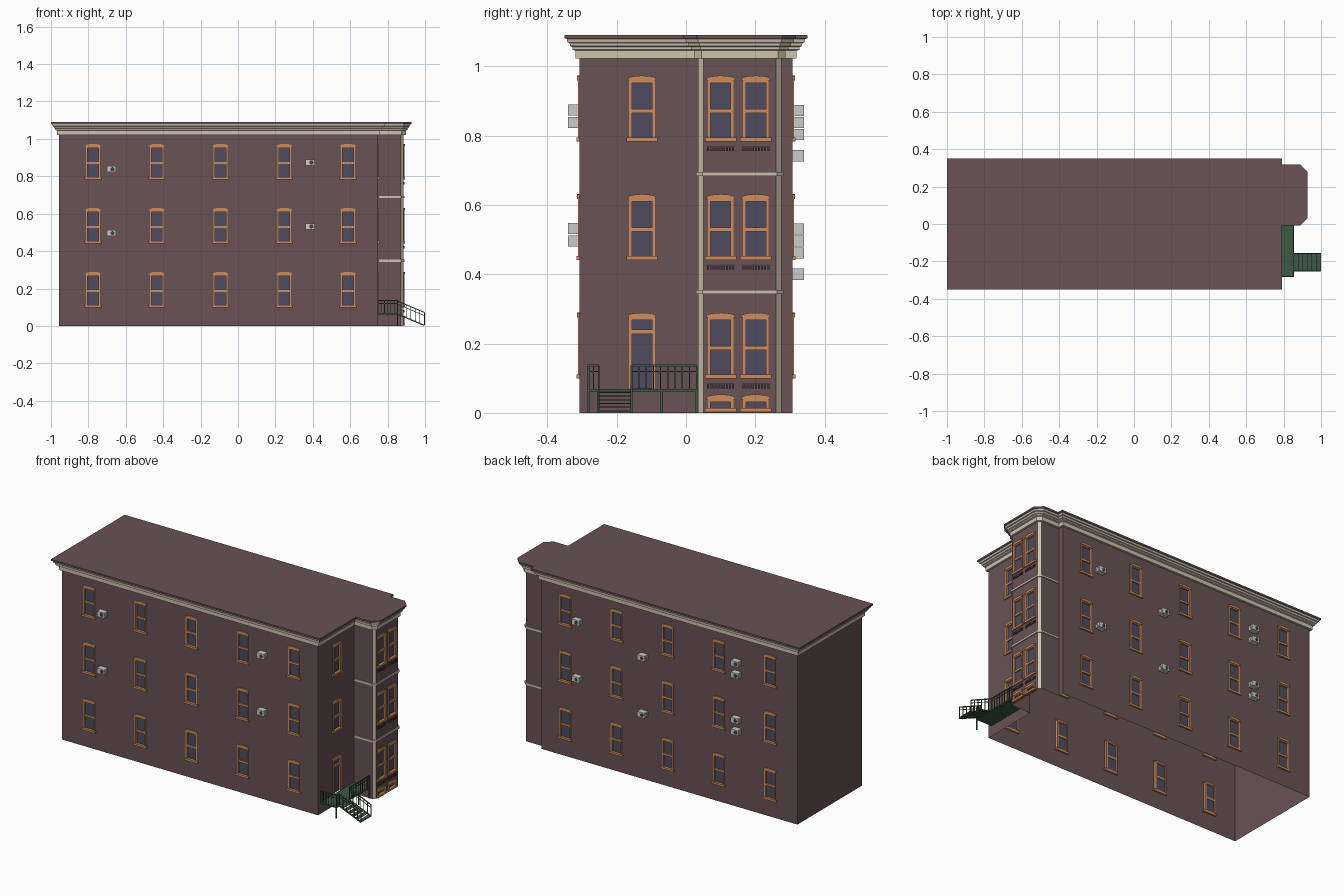
import bpy, bmesh, math
from mathutils import Vector

if "Cube" in bpy.data.objects:
    bpy.data.objects.remove(bpy.data.objects["Cube"])

COLORS = {"brick": (0.14, 0.085, 0.09, 1), "cream": (0.62, 0.54, 0.43, 1),
          "wood": (0.62, 0.27, 0.11, 1), "glass": (0.075, 0.07, 0.115, 1),
          "green": (0.045, 0.1, 0.055, 1), "dark": (0.05, 0.05, 0.05, 1),
          "dark_brick": (0.07, 0.045, 0.05, 1)}
MATS = {}
for key, col in COLORS.items():
    MATS[key] = bpy.data.materials.new(key)
    MATS[key].diffuse_color = col

parts = {}


def part(name, mat=None):
    if name not in parts:
        parts[name] = (bmesh.new(), mat)
    return parts[name][0]


def solid(bm, a, b):
    """Closed prism between two matching rings of points."""
    va, vb = [bm.verts.new(p) for p in a], [bm.verts.new(p) for p in b]
    n = len(va)
    faces = [bm.faces.new(va), bm.faces.new(vb[::-1])]
    for i in range(n):
        j = (i + 1) % n
        faces.append(bm.faces.new((va[i], vb[i], vb[j], va[j])))
    bmesh.ops.recalc_face_normals(bm, faces=faces)


def block(bm, x0, x1, y0, y1, z0, z1):
    ring = [(x0, y0), (x1, y0), (x1, y1), (x0, y1)]
    solid(bm, [(x, y, z0) for x, y in ring], [(x, y, z1) for x, y in ring])


def bar(bm, a, b, r=0.002):
    """Square bar from a to b."""
    a, b = Vector(a), Vector(b)
    d = (b - a).normalized()
    s = d.cross(Vector((0, 0, 1)) if abs(d.z) < 0.9 else Vector((1, 0, 0))).normalized()
    t = d.cross(s)
    ring = [(s + t) * r, (t - s) * r, (-s - t) * r, (s - t) * r]
    solid(bm, [a + c for c in ring], [b + c for c in ring])


# Floor plan, counter-clockwise: main block with a chamfered bay on the right
PLAN = [Vector(p) for p in [(-.957, -.307), (.748, -.307), (.748, .035), (.87, .035), (.885, .05),
                            (.885, .26), (.87, .275), (.748, .275), (.748, .307), (-.957, .307)]]
N = len(PLAN)


class Wall:
    def __init__(self, i):
        self.o = PLAN[i]
        e = PLAN[(i + 1) % N] - self.o
        self.len, self.t = e.length, e.normalized()
        self.n = Vector((self.t.y, -self.t.x))
        self.holes = []

    def at(self, u, d, z):
        p = self.o + self.t * u + self.n * d
        return Vector((p.x, p.y, z))

    def prism(self, bm, pts, d0, d1):
        solid(bm, [self.at(u, d0, z) for u, z in pts], [self.at(u, d1, z) for u, z in pts])

    def box(self, bm, u0, u1, d0, d1, z0, z1):
        self.prism(bm, [(u0, z0), (u1, z0), (u1, z1), (u0, z1)], d0, d1)


WALLS = [Wall(i) for i in range(N)]
FRONT, RIGHT, BAY, BACK = WALLS[0], WALLS[1], WALLS[4], WALLS[8]


def window(w, u, z0, z1, rail=None, sill=True, tag="window"):
    """Framed opening with arched lintel; z0..z1 is the overall height."""
    b, t, h = z0 + (0.012 if sill else 0), z1 - 0.013, 0.037
    w.holes.append((u - h, u + h, b, t))
    fr = part(tag + "_frames", "wood")
    for s in (-1, 1):
        a, c = sorted((u + s * h, u + s * (h - 0.008)))
        w.box(fr, a, c, -0.014, 0.004, b, t)
    w.box(fr, u - h + .008, u + h - .008, -0.014, 0.004, t - 0.008, t)
    if rail:
        w.box(fr, u - h + .008, u + h - .008, -0.012, 0.002, rail - 0.006, rail + 0.006)
    if sill:
        w.box(part(tag + "_sills", "wood"), u - .045, u + .045, -0.01, 0.009, z0, b)
    arch = [(u + .041 * math.cos(k * math.pi / 8), z1 - .009 + .009 * math.sin(k * math.pi / 8))
            for k in range(9)]
    w.prism(part(tag + "_lintels", "wood"), [(u - .041, t - .001), (u + .041, t - .001)] + arch,
            -0.008, 0.007)
    w.box(part(tag + "_glass", "glass"), u - h + .004, u + h - .004, -0.009, -0.006, b, t - .004)


ROWS = [0.099 + 0.342 * k for k in range(3)]
# Long side windows
for r in ROWS:
    for k in range(5):
        x = -0.775 + 0.3408 * k
        window(FRONT, x - FRONT.o.x, r, r + .19, r + .088)
        window(BACK, BACK.o.x - x, r, r + .19, r + .088)
# Entrance door with windows above
window(RIGHT, -.127 - RIGHT.o.y, 0.07, ROWS[0] + .19, 0.234, sill=False, tag="door")
for r in ROWS[1:]:
    window(RIGHT, -.127 - RIGHT.o.y, r, r + .19, r + .088)
# Bay windows, brick brackets and basement lights
for y in (0.1, 0.2015):
    u = y - BAY.o.y
    for r in ROWS:
        window(BAY, u, r, r + .19, r + .088, tag="bay_window")
        br = part("bay_brackets", "dark_brick")
        for k in range(9):
            c = u - .036 + k * .009
            BAY.box(br, c - .003, c + .003, -.001, .005, r - .028, r - .014)
        BAY.box(br, u - .04, u + .04, -.001, .003, r - .017, r - .013)
    window(BAY, u, 0.002, 0.053, tag="basement_window")

# Walls: grid of quads that skips the openings, chamfers are cream pilasters
for i, w in enumerate(WALLS):
    bm = part("corner_pilasters", "cream") if i in (3, 5) else part("brick_walls", "brick")
    us = sorted({0, w.len} | {v for h in w.holes for v in h[:2]})
    zs = sorted({0, 1.03} | {v for h in w.holes for v in h[2:]})
    for u0, u1 in zip(us, us[1:]):
        for z0, z1 in zip(zs, zs[1:]):
            cu, cz = (u0 + u1) / 2, (z0 + z1) / 2
            if not any(h[0] < cu < h[1] and h[2] < cz < h[3] for h in w.holes):
                bm.faces.new([bm.verts.new(w.at(*p)) for p in
                              ((u0, 0, z0), (u1, 0, z0), (u1, 0, z1), (u0, 0, z1))])


def offset(d):
    """Plan outline pushed outward by d with mitred corners."""
    out = []
    for i in range(N):
        a, b = WALLS[i - 1].n, WALLS[i].n
        out.append(PLAN[i] + (a + b) * (d / (1 + a.dot(b))))
    return out


def sweep(bm, profile, edges=range(N)):
    rings = [[(p.x, p.y, z) for p in offset(d)] for d, z in profile]
    for lo, hi in zip(rings, rings[1:]):
        for i in edges:
            j = (i + 1) % N
            bm.faces.new([bm.verts.new(p) for p in (lo[i], lo[j], hi[j], hi[i])])
    return rings[-1]


# Stepped cornice, roof slab and bay belt courses
sweep(part("cornice", "cream"),
      [(0, 1.022), (.012, 1.022), (.012, 1.045), (.021, 1.048), (.021, 1.055), (.027, 1.058),
       (.029, 1.067), (.035, 1.069), (.037, 1.079), (.041, 1.08)])
roof = part("roof", "brick")
top = sweep(roof, [(.038, 1.08), (.043, 1.08), (.043, 1.09)])
roof.faces.new([roof.verts.new(p) for p in top])
for z in (0.349, 0.689):
    sweep(part("bay_belts", "cream"), [(0, z - .006), (.006, z - .006), (.006, z + .006), (0, z + .006)],
          range(2, 7))


def air_conditioner(w, x, z):
    u = (x - w.o.x) * w.t.x
    w.box(part("air_conditioners"), u - .024, u + .024, -.005, .033, z - .016, z + .016)
    disc = [(u + .006 + .011 * math.cos(k * math.pi / 6), z + .011 * math.sin(k * math.pi / 6))
            for k in range(12)]
    w.prism(part("air_conditioner_fans", "dark"), disc, .03, .034)
    for k in range(4):
        s = z - .012 + k * .008
        w.box(part("air_conditioner_slats"), u - .0255, u + .0255, .006, .03, s - .0015, s + .0015)


for dz in (0, 0.342):
    for x, z in ((-.677, .838), (.386, .874)):
        air_conditioner(FRONT, x, z - dz)
    for x, z in ((.5, .838), (.063, .742), (-.56, .873), (-.56, .803)):
        air_conditioner(BACK, x, z - dz)

# Entrance landing with legs
st = part("entrance_landing", "green")
X0, X1, Y0, Y1, ZL = 0.749, 0.855, -.284, .034, .069
block(st, X0, X1, Y0, Y1, ZL - .007, ZL)
for y in (Y0 + .003, -.07, Y1 - .003):
    bar(st, (X1 - .003, y, 0), (X1 - .003, y, ZL), .003)


def railing(bm, a, b, count, h=0.068):
    a, b, up = Vector(a), Vector(b), Vector((0, 0, h))
    bar(bm, a + up, b + up, .0025)
    bar(bm, a + up * .75, b + up * .75, .0015)
    for k in range(count + 1):
        p = a.lerp(b, k / count)
        bar(bm, p, p + up, .0025 if k in (0, count) else .0015)


rl = part("railings", "green")
SA, SB, XR = -.252, -.157, X1 - .003
railing(rl, (X0, Y0 + .003, ZL), (XR, Y0 + .003, ZL), 6)
railing(rl, (XR, Y0 + .003, ZL), (XR, SA, ZL), 2)
railing(rl, (XR, SB, ZL), (XR, Y1 - .003, ZL), 9)
# Open steps with stringers and sloping handrails
steps = part("entrance_steps", "green")
for k in range(6):
    x, z = X1 + k * .0242, .06 - k * .0105
    block(steps, x, x + .0242, SA, SB, z - .003, z)
for y in (SA, SB):
    bar(steps, (X1, y, .062), (.996, y, .003), .003)
    railing(rl, (XR, y, ZL - .003), (.996, y, .004), 6)

# Turn the collected meshes into objects
for name, (bm, mat) in parts.items():
    if name in ("brick_walls", "cornice", "roof", "bay_belts", "corner_pilasters"):
        bmesh.ops.remove_doubles(bm, verts=bm.verts, dist=1e-5)
    me = bpy.data.meshes.new(name)
    bm.to_mesh(me)
    bm.free()
    if mat:
        me.materials.append(MATS[mat])
    bpy.context.collection.objects.link(bpy.data.objects.new(name, me))

for m in bpy.data.materials:
    if m.users and not m.is_grease_pencil:
        m.use_nodes = True
        m.node_tree.nodes["Principled BSDF"].inputs["Base Color"].default_value = m.diffuse_color
